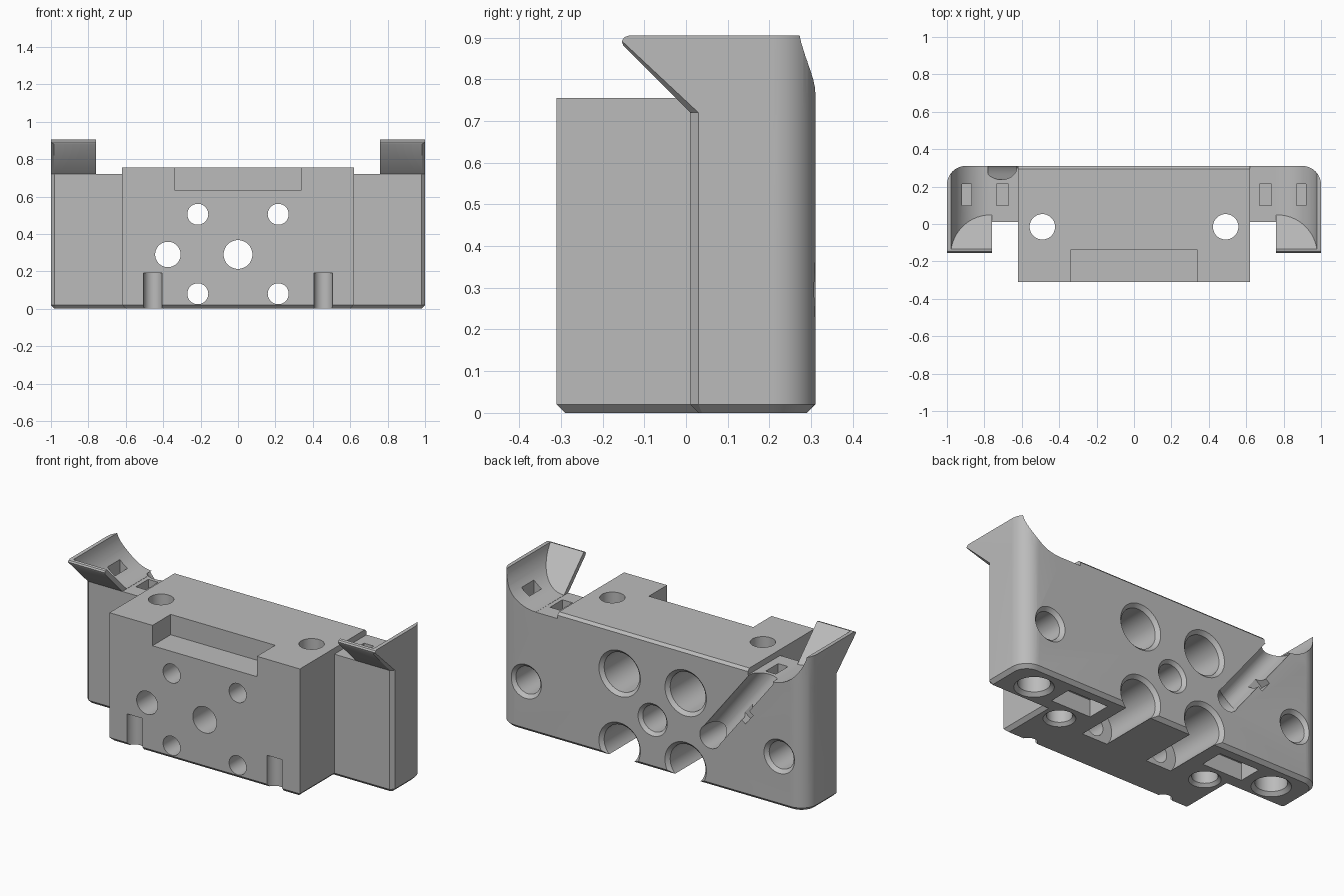
import bpy, bmesh, math
from mathutils import Vector

if "Cube" in bpy.data.objects:
    bpy.data.objects.remove(bpy.data.objects["Cube"], do_unlink=True)

scene = bpy.context.scene
grey = bpy.data.materials.new("plain grey")
grey.use_nodes = True
grey.diffuse_color = (0.5, 0.5, 0.5, 1)
grey.node_tree.nodes["Principled BSDF"].inputs["Base Color"].default_value = (0.5, 0.5, 0.5, 1)

added = bpy.data.collections.new("added_parts")
cuts = bpy.data.collections.new("cutters")
for c in (added, cuts):
    scene.collection.children.link(c)


def finish(name, bm, coll):
    bmesh.ops.recalc_face_normals(bm, faces=bm.faces[:])
    me = bpy.data.meshes.new(name)
    bm.to_mesh(me)
    bm.free()
    me.materials.append(grey)
    ob = bpy.data.objects.new(name, me)
    ob.hide_render = coll is cuts
    coll.objects.link(ob)
    return ob


def prism(pts, place, lo, hi):
    """Extrude a 2D outline; place(a, b, t) gives the 3D point."""
    bm = bmesh.new()
    ends = [[bm.verts.new(place(a, b, t)) for a, b in pts] for t in (lo, hi)]
    bm.faces.new(ends[0])
    bm.faces.new(ends[1])
    n = len(pts)
    for i in range(n):
        j = (i + 1) % n
        bm.faces.new((ends[0][i], ends[0][j], ends[1][j], ends[1][i]))
    bmesh.ops.recalc_face_normals(bm, faces=bm.faces[:])
    return bm


def bevel(bm, test, size, segs=1):
    edges = [e for e in bm.edges if all(test(v.co) for v in e.verts)]
    bmesh.ops.bevel(bm, geom=edges, offset=size, segments=segs,
                    profile=0.5, affect='EDGES')


def box(name, x, y, z, coll=cuts):
    pts = [(x[0], y[0]), (x[1], y[0]), (x[1], y[1]), (x[0], y[1])]
    return finish(name, prism(pts, lambda a, b, t: (a, b, t), *z), coll)


def bore(name, start, direction, steps, segs=48):
    """Stepped round cutter: steps are (distance, radius) along the direction."""
    bm = bmesh.new()
    rot = Vector(direction).to_track_quat('Z', 'Y')
    rings = []
    for d, r in steps:
        rings.append([bm.verts.new(Vector(start) + rot @ Vector(
            (r * math.cos(math.tau * i / segs), r * math.sin(math.tau * i / segs), d)))
            for i in range(segs)])
    for p, q in zip(rings, rings[1:]):
        for i in range(segs):
            j = (i + 1) % segs
            bm.faces.new((p[i], p[j], q[j], q[i]))
    bm.faces.new(rings[0])
    bm.faces.new(rings[-1])
    return finish(name, bm, cuts)


def arc(cx, cy, r, a0, a1, n):
    return [(cx + r * math.cos(math.radians(a0 + (a1 - a0) * i / n)),
             cy + r * math.sin(math.radians(a0 + (a1 - a0) * i / n))) for i in range(n + 1)]


# T-shaped main body with rounded back corners and chamfered foot
W, B, Y, F = 1.0, 0.62, 0.31, 0.01
half = [(B, -Y), (B, F), (W - 0.02, F), (W, F + 0.02)] + arc(W - 0.1, Y - 0.1, 0.1, 0, 90, 10)
outline = half + [(-x, y) for x, y in reversed(half)]
bm = prism(outline, lambda a, b, t: (a, b, t), 0, 0.72)
bevel(bm, lambda v: v.z < 0.001, 0.02)
body = finish("carriage_body", bm, scene.collection)

# raised top of the centre block
bm = prism([(-B, -Y), (B, -Y), (B, Y), (-B, Y)], lambda a, b, t: (a, b, t), 0.6, 0.755)
bevel(bm, lambda v: v.z > 0.75 and v.y > 0.3, 0.015)
finish("block_top", bm, added)

# overhanging horns, hollowed behind a slanted front plate
horn = [(Y, 0.68), (0.05, 0.68), (0.03, 0.72), (F, 0.72), (-0.15, 0.88), (-0.154, 0.892),
        (-0.148, 0.901), (-0.136, 0.905), (Y, 0.905)]
scoop = arc(0.765, 0.936, 0.215, -90, -8, 16) + [(0.978, 1.0), (0.7, 1.0), (0.7, 0.721)]
for s in (-1, 1):
    bm = prism(horn, lambda a, b, t: (s * t, a, b), 0.76, W)
    bevel(bm, lambda v: abs(v.x) > 0.99 and v.y > 0.3, 0.1, 10)
    bevel(bm, lambda v: abs(v.x) > 0.99 and v.y < 0.015 and v.z < 0.885, 0.015)
    ob = finish("horn", bm, added)
    bm = prism(scoop, lambda a, b, t: (s * a, 0.5 if t else 0.05 - (b - 0.72), b), 0, 1)
    hollow = finish("horn_hollow", bm, cuts)
    cuts.objects.unlink(hollow)
    scene.collection.objects.link(hollow)
    mod = ob.modifiers.new("hollow", 'BOOLEAN')
    mod.operation, mod.solver, mod.object = 'DIFFERENCE', 'EXACT', hollow

# front recess
box("front_recess", (-0.34, 0.34), (-0.5, -0.14), (0.635, 0.9))

# screw bores, entered from the back
back, up = (0, -1, 0), (0, 0, 1)
screw = [(-0.1, 0.135), (0, 0.135), (0.02, 0.115), (0.37, 0.115), (0.37, 0.056), (0.8, 0.056)]
for s in (-1, 1):
    for z in (0.505, 0.08):
        bore("screw_bore", (s * 0.215, Y, z), back, screw)
    bore("wing_bore", (s * 0.825, Y, 0.295), back, [(-0.1, 0.1), (0, 0.1), (0.02, 0.08), (0.2, 0.08)])
    bore("foot_bore", (s * 0.8, 0.15, 0), up, [(-0.1, 0.105), (0, 0.105), (0.02, 0.085), (0.16, 0.085)])
    bore("upright_bore", (s * 0.49, -0.015, 0), up,
         [(-0.1, 0.085), (0, 0.085), (0.017, 0.068), (1, 0.068)])
    bore("front_groove", (s * 0.455, -Y, -0.1), up, [(0, 0.05), (0.29, 0.05)], 32)
    xs = sorted((s * 0.38, s * 0.64))
    box("foot_pocket", xs, (0.1, 0.24), (-0.1, 0.1))
    # tie slots in the wing tops
    for a, b in ((0.67, 0.735), (0.87, 0.92)):
        box("tie_slot", sorted((s * a, s * b)), (0.1, 0.215), (0.62, 1.0))
bore("centre_bore", (0, Y, 0.29), back, [(-0.1, 0.095), (0, 0.095), (0.018, 0.077), (0.8, 0.077)])
bore("cable_bore", (-0.375, Y, 0.29), back, [(-0.1, 0.068), (0.8, 0.068)])

# diagonal cable groove with a small side notch
bore("cable_groove", (-0.375, 0.303, 0.29), (-0.335, 0, 0.43), [(0, 0.066), (0.59, 0.066)])
d = Vector((-0.335, 0, 0.43)).normalized()
e = Vector((-d.z, 0, d.x))
notch = [(-0.04, 0), (0.04, 0), (0.04, 0.1), (-0.04, 0.1)]
mid = Vector((-0.55, 0, 0.52))
finish("cable_notch", prism(notch, lambda a, b, t: mid + d * a + e * b + Vector((0, t, 0)),
                            0.25, 0.5), cuts)

# join and cut, then keep only the result
for op, coll in (('UNION', added), ('DIFFERENCE', cuts)):
    mod = body.modifiers.new(op.lower(), 'BOOLEAN')
    mod.operation, mod.solver = op, 'EXACT'
    mod.operand_type, mod.collection = 'COLLECTION', coll
bpy.context.view_layer.update()
dg = bpy.context.evaluated_depsgraph_get()
result = bpy.data.meshes.new_from_object(body.evaluated_get(dg))
body.modifiers.clear()
body.data = result
result.materials.clear()
result.materials.append(grey)
for f in result.polygons:
    f.material_index = 0
for ob in list(scene.objects):
    if ob.name.startswith("horn") or ob.name in added.objects or ob.name in cuts.objects:
        bpy.data.objects.remove(ob, do_unlink=True)
for c in (added, cuts):
    bpy.data.collections.remove(c)

bpy.ops.object.select_all(action='DESELECT')
body.select_set(True)
bpy.context.view_layer.objects.active = body
bpy.ops.object.shade_smooth_by_angle(angle=math.radians(30))
